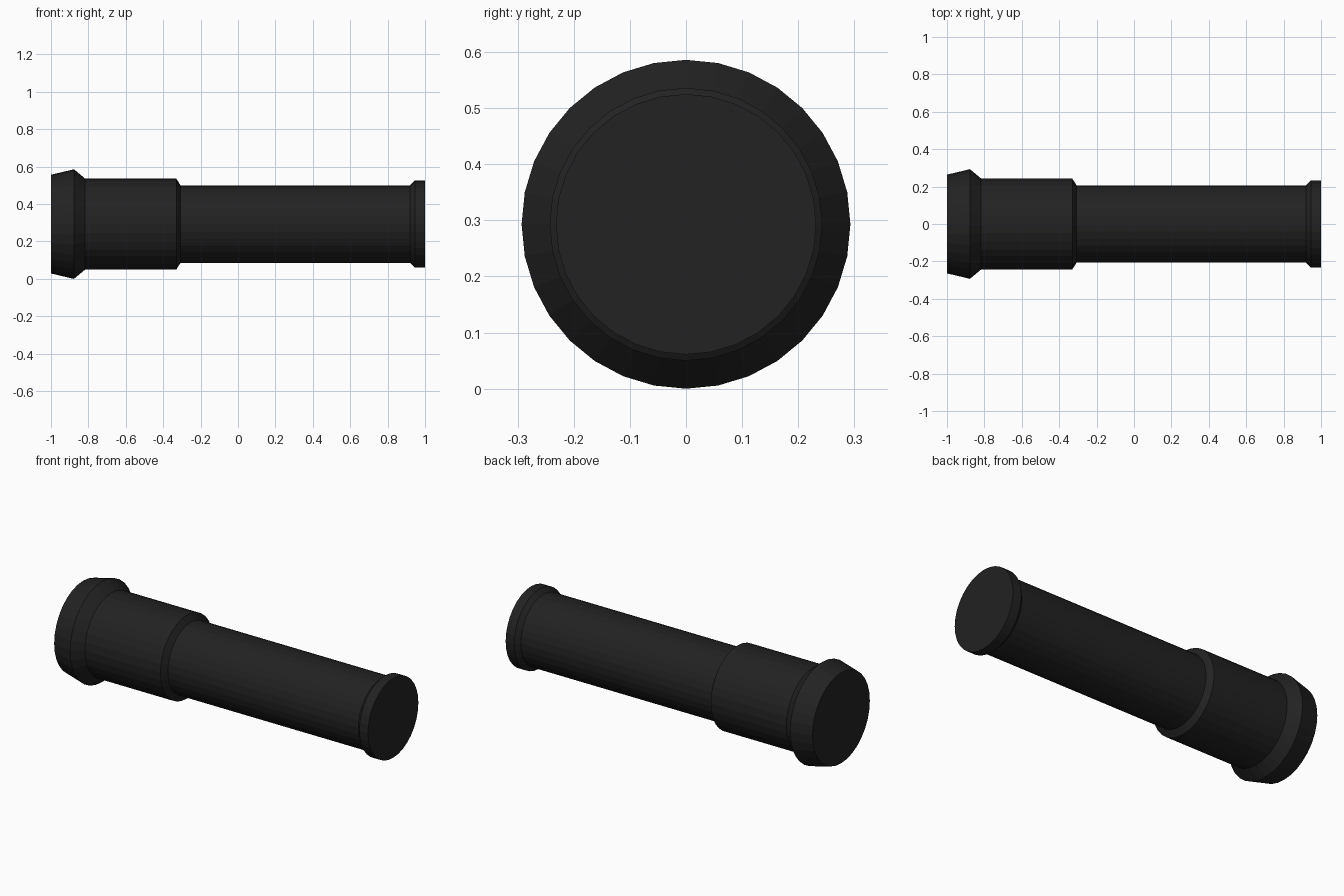
import bpy, bmesh
from math import sin, cos, tau

if "Cube" in bpy.data.objects:
    bpy.data.objects.remove(bpy.data.objects["Cube"])

SIDES = 32
AXIS_Z = 0.293

# Outline from the wide head to the tail cap: (x, radius)
PROFILE = [(-1.0, 0.264), (-0.877, 0.293), (-0.817, 0.243), (-0.33, 0.243),
           (-0.307, 0.207), (0.92, 0.207), (0.945, 0.232), (1.0, 0.232)]

dark = bpy.data.materials.new("dark_metal")
dark.diffuse_color = (0.016, 0.016, 0.016, 1)
dark.use_nodes = True
dark.node_tree.nodes["Principled BSDF"].inputs["Base Color"].default_value = dark.diffuse_color

# Torch casing: rings of the profile joined around the x axis
bm = bmesh.new()
rings = [[bm.verts.new((x, r * sin(tau * i / SIDES), AXIS_Z + r * cos(tau * i / SIDES)))
          for i in range(SIDES)] for x, r in PROFILE]
for a, b in zip(rings, rings[1:]):
    for i in range(SIDES):
        j = (i + 1) % SIDES
        bm.faces.new((a[i], a[j], b[j], b[i]))

# Flat lens and tail end
bm.faces.new(rings[0])
bm.faces.new(rings[-1])
bmesh.ops.recalc_face_normals(bm, faces=bm.faces)

mesh = bpy.data.meshes.new("torch_casing")
bm.to_mesh(mesh)
bm.free()
mesh.materials.append(dark)
casing = bpy.data.objects.new("torch_casing", mesh)
bpy.context.collection.objects.link(casing)
